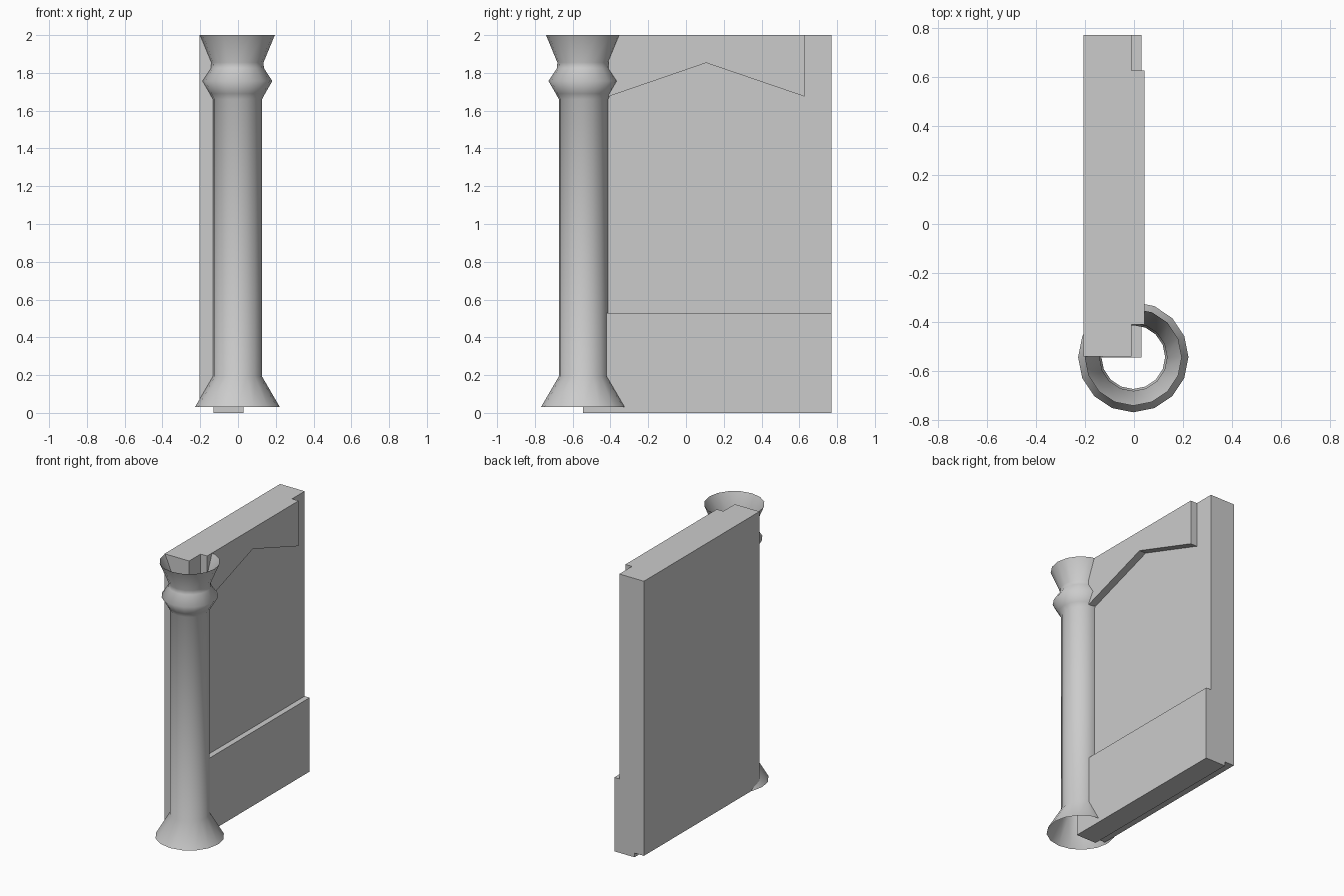
import bpy, bmesh, math

if "Cube" in bpy.data.objects:
    bpy.data.objects.remove(bpy.data.objects["Cube"])


def make_object(name, bm, smooth=False):
    bmesh.ops.recalc_face_normals(bm, faces=bm.faces)
    mesh = bpy.data.meshes.new(name)
    bm.to_mesh(mesh)
    bm.free()
    for p in mesh.polygons:
        p.use_smooth = smooth
    ob = bpy.data.objects.new(name, mesh)
    bpy.context.collection.objects.link(ob)
    return ob


def slab(name, x0, x1, outline):
    """Extrude a (y, z) outline along x."""
    bm = bmesh.new()
    face = bm.faces.new([bm.verts.new((x0, y, z)) for y, z in outline])
    ext = bmesh.ops.extrude_face_region(bm, geom=[face])
    verts = [v for v in ext["geom"] if isinstance(v, bmesh.types.BMVert)]
    bmesh.ops.translate(bm, verts=verts, vec=(x1 - x0, 0, 0))
    return make_object(name, bm)


def rect(y0, y1, z0, z1):
    return [(y0, z0), (y1, z0), (y1, z1), (y0, z1)]


def lathe(name, profile, cx, cy, sides):
    """Open turned shell from (radius, z) points."""
    bm = bmesh.new()
    rings = []
    for r, z in profile:
        angles = [2 * math.pi * i / sides for i in range(sides)]
        rings.append([bm.verts.new((cx + r * math.cos(a), cy + r * math.sin(a), z))
                      for a in angles])
    for a, b in zip(rings, rings[1:]):
        for i in range(sides):
            j = (i + 1) % sides
            bm.faces.new((a[i], a[j], b[j], b[i]))
    return make_object(name, bm, smooth=True)


# Main wall
slab("wall", -0.205, -0.01, rect(-0.54, 0.77, 0.03, 2.0))

# Lower plinth panel, reaching the ground
slab("plinth", -0.13, 0.03, rect(-0.545, 0.77, 0.0, 0.53))

# Raised panel at the top with a pointed underside
slab("arch_panel", -0.01, 0.042,
     [(-0.41, 1.675), (0.107, 1.853), (0.627, 1.675), (0.627, 2.0), (-0.41, 2.0)])

# Hollow corner column with flared foot, collar and capital
lathe("column",
      [(0.225, 0.03), (0.13, 0.193), (0.13, 1.66), (0.146, 1.69), (0.185, 1.757),
       (0.14, 1.825), (0.138, 1.855), (0.198, 2.0)],
      -0.003, -0.543, 16)
